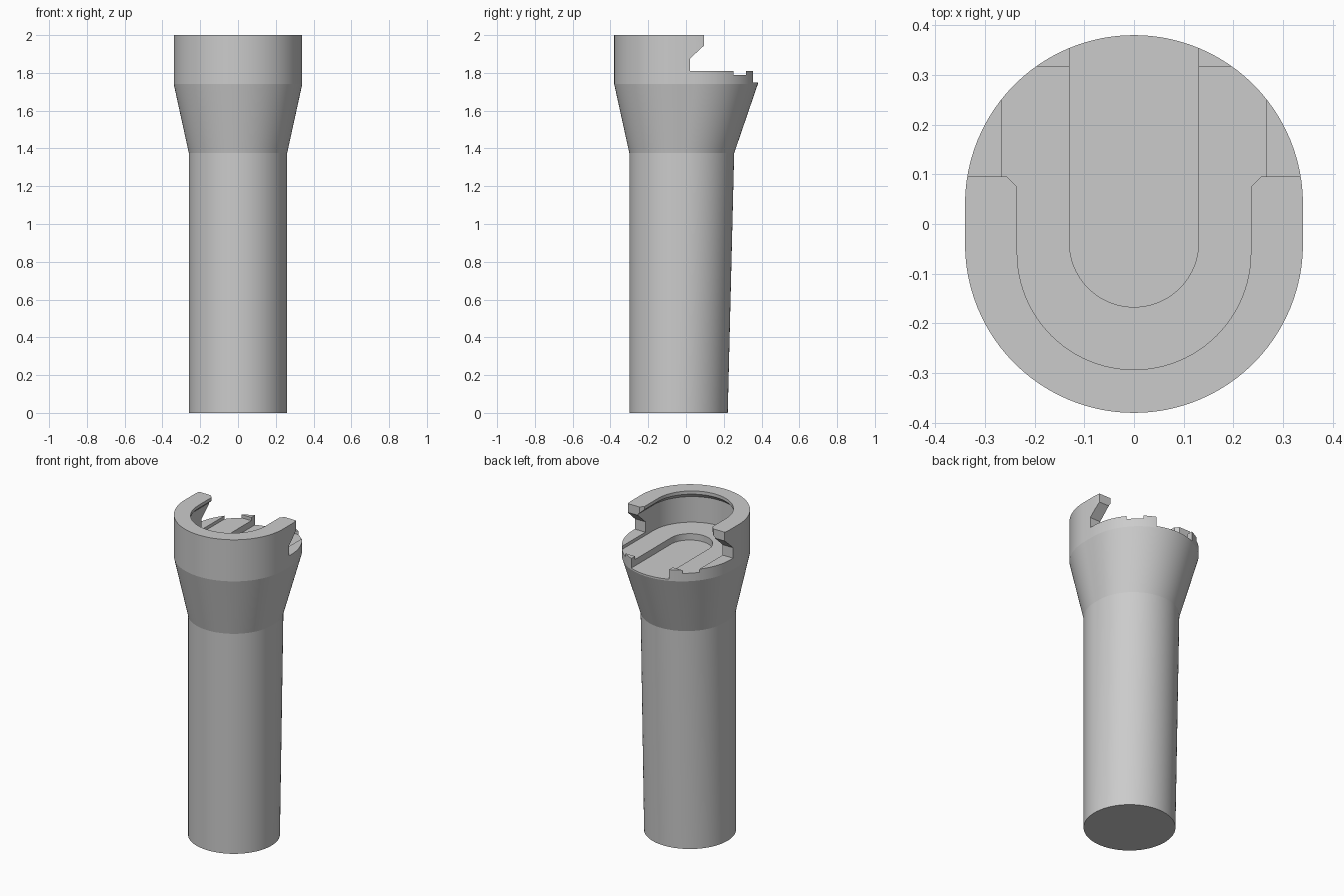
import bpy, bmesh, math

if "Cube" in bpy.data.objects:
    bpy.data.objects.remove(bpy.data.objects["Cube"], do_unlink=True)

grey = bpy.data.materials.new("plain grey")
grey.use_nodes = True
grey.diffuse_color = (0.6, 0.6, 0.6, 1)
grey.node_tree.nodes["Principled BSDF"].inputs["Base Color"].default_value = (0.6, 0.6, 0.6, 1)


def arc(r, cy, start, steps=48):
    """Half circle about (0, cy), counter-clockwise from the start angle."""
    return [(r * math.cos(start + math.pi * i / steps),
             cy + r * math.sin(start + math.pi * i / steps)) for i in range(steps + 1)]


def stadium(r, front, back):
    return arc(r, back, 0) + arc(r, front, math.pi)


def u_shape(r, front, end):
    return arc(r, front, math.pi) + [(r, end), (-r, end)]


def loft(name, rings):
    """Skin a stack of equal-length 3D rings and close both ends."""
    bm = bmesh.new()
    loops = [[bm.verts.new(p) for p in ring] for ring in rings]
    for a, b in zip(loops, loops[1:]):
        for i in range(len(a)):
            j = (i + 1) % len(a)
            bm.faces.new((a[i], a[j], b[j], b[i]))
    bm.faces.new(loops[0][::-1])
    bm.faces.new(loops[-1])
    bmesh.ops.recalc_face_normals(bm, faces=bm.faces)
    mesh = bpy.data.meshes.new(name)
    bm.to_mesh(mesh)
    bm.free()
    mesh.materials.append(grey)
    obj = bpy.data.objects.new(name, mesh)
    bpy.context.collection.objects.link(obj)
    return obj


def at(shape, z):
    return [(x, y, z) for x, y in shape]


# Flared handle: straight front, leaning back
sections = [(0, 0.26, -0.039), (1.375, 0.26, -0.005), (1.74, 0.34, 0.04), (2, 0.34, 0.04)]
handle = loft("socket_handle", [at(stadium(r, -0.04, back), z) for z, r, back in sections])

# Open back, with sloped undersides on the two prongs
side = [(0.096, 2.1), (0.096, 1.945), (0.02, 1.875), (0.02, 1.81), (0.6, 1.81), (0.6, 2.1)]
cutters = [loft("back_cutter", [[(x, y, z) for y, z in side] for x in (-0.6, 0.6)])]

# Horseshoe bore, wider beneath its rim
bore = [(1.79, 0.267), (1.95, 0.267), (1.98, 0.235), (2.1, 0.235)]
cutters.append(loft("bore_cutter", [at(u_shape(r, -0.058, 0.317), z) for z, r in bore]))

# Round-ended slot in the floor
cutters.append(loft("slot_cutter", [at(u_shape(0.13, -0.037, 0.6), z) for z in (1.75, 1.9)]))

# Bevelled inner corners of the prongs
for s in (-1, 1):
    corner = [(s * 0.2, 0.075), (s * 0.235, 0.075), (s * 0.258, 0.098), (s * 0.2, 0.12)]
    cutters.append(loft("corner_cutter", [at(corner, z) for z in (1.9, 2.1)]))

bpy.ops.object.select_all(action="DESELECT")
handle.select_set(True)
bpy.context.view_layer.objects.active = handle
for cutter in cutters:
    cutter.hide_render = True
    mod = handle.modifiers.new("cut", "BOOLEAN")
    mod.operation = "DIFFERENCE"
    mod.solver = "EXACT"
    mod.object = cutter
    bpy.ops.object.modifier_apply(modifier=mod.name)
    bpy.data.objects.remove(cutter, do_unlink=True)

bpy.ops.object.shade_smooth_by_angle(angle=math.radians(10))
